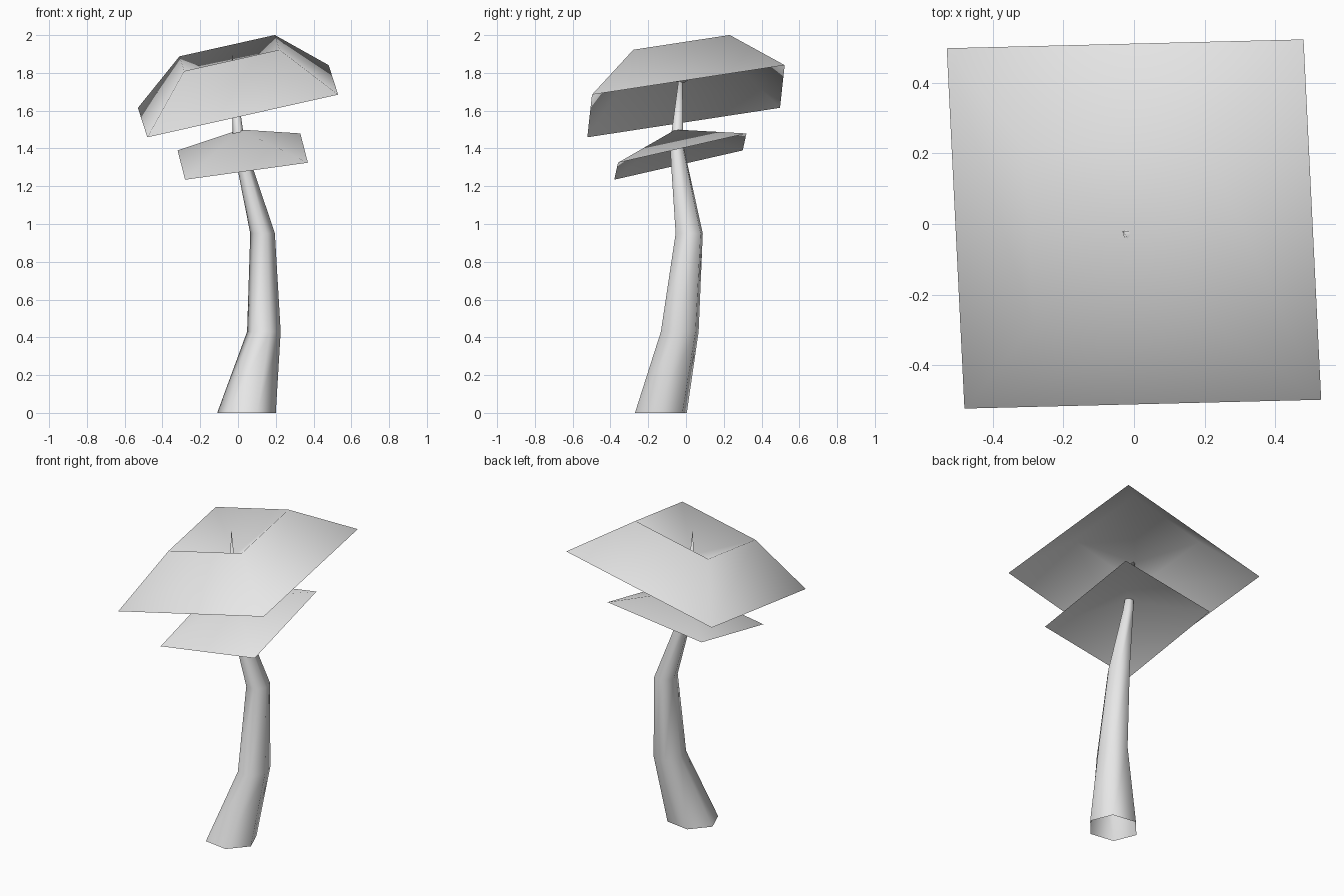
import bpy, bmesh, math
from mathutils import Vector

cube = bpy.data.objects.get("Cube")
if cube:
    bpy.data.objects.remove(cube, do_unlink=True)

GREY = (0.8, 0.8, 0.8, 1)
grey = bpy.data.materials.new("light_grey")
grey.use_nodes = True
grey.diffuse_color = GREY
grey.node_tree.nodes["Principled BSDF"].inputs["Base Color"].default_value = GREY


def finish(name, bm):
    """Turn a bmesh into a smooth grey object."""
    for face in bm.faces:
        face.smooth = True
    mesh = bpy.data.meshes.new(name)
    bm.to_mesh(mesh)
    bm.free()
    mesh.materials.append(grey)
    obj = bpy.data.objects.new(name, mesh)
    bpy.context.collection.objects.link(obj)
    return obj


def bridge(bm, lower, upper):
    """Join two rings of equal size with quads."""
    n = len(lower)
    for i in range(n):
        j = (i + 1) % n
        bm.faces.new((lower[i], lower[j], upper[j], upper[i]))


def fan(bm, ring, tip):
    """Close a ring onto a single point."""
    point = bm.verts.new(tip)
    for i in range(len(ring)):
        bm.faces.new((ring[i], ring[(i + 1) % len(ring)], point))


def canopy(name, u, v, rings, tip):
    """Leaning square layers (centre, scale) that close onto a tip."""
    bm = bmesh.new()
    u, v = Vector(u), Vector(v)
    previous = None
    for centre, scale in rings:
        ring = [bm.verts.new(Vector(centre) + (u * a + v * b) * scale)
                for a, b in ((-1, -1), (1, -1), (1, 1), (-1, 1))]
        if previous:
            bridge(bm, previous, ring)
        previous = ring
    fan(bm, previous, tip)
    return finish(name, bm)


def trunk(name, rings, tip, sides=6, turn=math.radians(-9)):
    """Bent, tapering tube, open at the foot: rings of (centre, rx, ry)."""
    bm = bmesh.new()
    previous = None
    for (x, y, z), rx, ry in rings:
        angles = [turn + math.tau * i / sides for i in range(sides)]
        ring = [bm.verts.new((x + rx * math.cos(a), y + ry * math.sin(a), z))
                for a in angles]
        if previous:
            bridge(bm, previous, ring)
        previous = ring
    fan(bm, previous, tip)
    return finish(name, bm)


# Bent trunk, tapering to a point inside the crown
trunk("trunk", [((0.045, -0.133, 0), 0.157, 0.147),
                ((0.137, -0.033, 0.43), 0.09, 0.107),
                ((0.13, 0.017, 0.95), 0.066, 0.077),
                ((0.005, -0.05, 1.42), 0.033, 0.038)],
      (-0.033, -0.02, 1.91))

# Small leaning pyramid of leaves
canopy("lower_canopy", (0.325, 0.01, 0.045), (-0.02, 0.34, 0.0775),
       [((0.025, -0.03, 1.357), 1)], (0.01, -0.055, 1.5))

# Large crown with a sunken top
canopy("upper_canopy", (0.505, 0.0125, 0.113), (-0.025, 0.51, 0.078),
       [((0, 0, 1.65), 1), ((-0.045, -0.03, 1.905), 0.5)],
       (-0.02, -0.015, 1.745))
